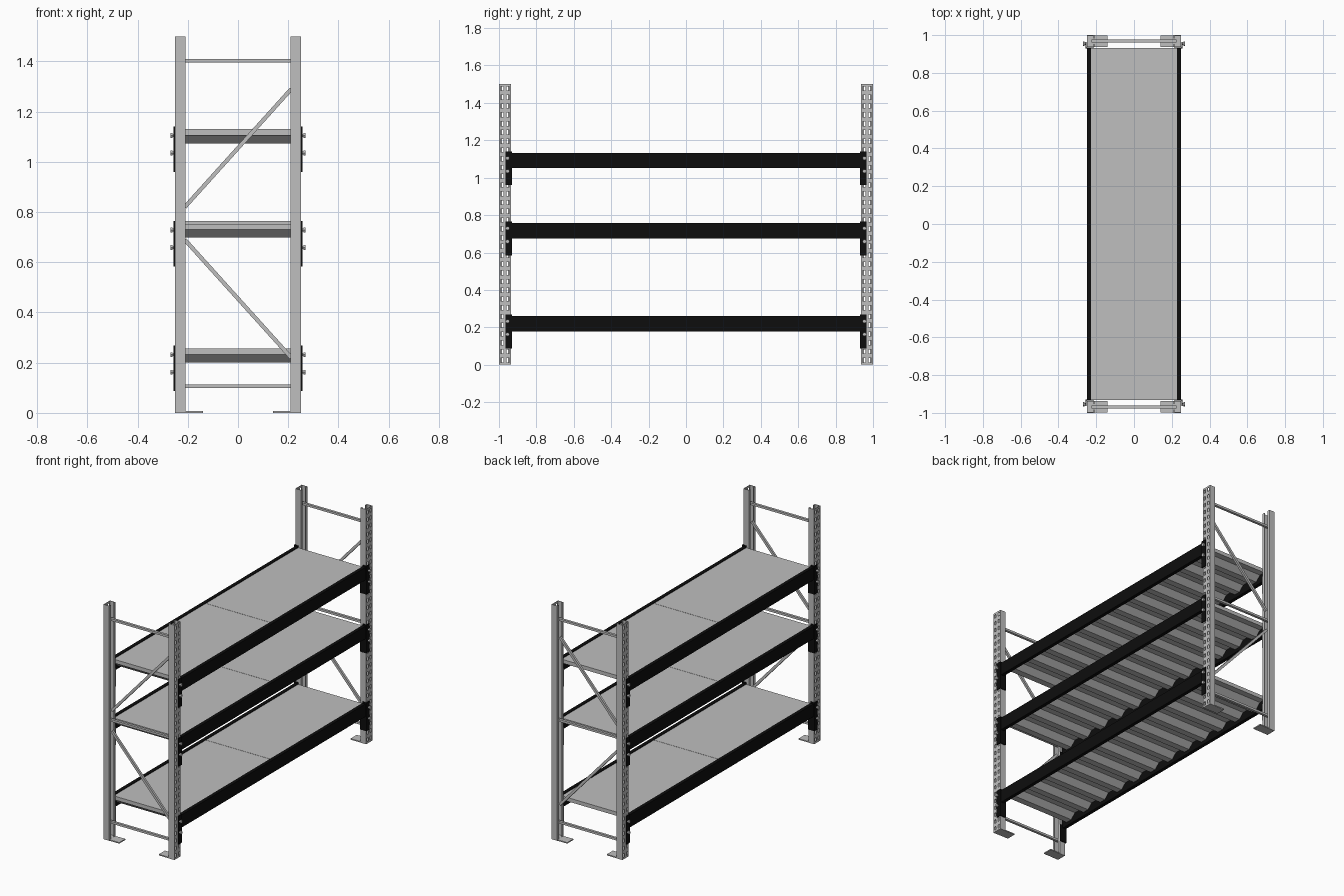
import bpy, bmesh, math
from mathutils import Vector, Matrix

if "Cube" in bpy.data.objects:
    bpy.data.objects.remove(bpy.data.objects["Cube"])


def material(name, rgb):
    m = bpy.data.materials.new(name)
    m.use_nodes = True
    m.diffuse_color = (*rgb, 1)
    m.node_tree.nodes["Principled BSDF"].inputs["Base Color"].default_value = (*rgb, 1)
    return m


GREY = material("galvanised grey", (0.52, 0.52, 0.52))
BLACK = material("black paint", (0.004, 0.004, 0.004))


def finish(bm, name, mat):
    bmesh.ops.recalc_face_normals(bm, faces=bm.faces)
    me = bpy.data.meshes.new(name)
    bm.to_mesh(me)
    bm.free()
    me.materials.append(mat)
    ob = bpy.data.objects.new(name, me)
    bpy.context.collection.objects.link(ob)
    return ob


def add_box(bm, a, b, matrix=Matrix()):
    """Box between two opposite corners, in any order."""
    a, b = Vector(a), Vector(b)
    size = [abs(q - p) for p, q in zip(a, b)]
    bmesh.ops.create_cube(bm, size=1, matrix=matrix @ Matrix.Translation((a + b) / 2)
                          @ Matrix.Diagonal((*size, 1)))


def boxes(name, mat, pairs):
    bm = bmesh.new()
    for a, b in pairs:
        add_box(bm, a, b)
    return finish(bm, name, mat)


HEIGHT, PITCH, ROWS, T = 1.5, 1.5 / 32, 32, 0.004
BEAM_TOPS = (1.133, 0.757, 0.26)


def perforated_web(name, sx, sy):
    """Outer post face with two columns of slots left open."""
    ys = (0.936, 0.944, 0.960, 0.976, 0.992, 1.0)
    zs = [0.0]
    for i in range(ROWS):
        zs += [i * PITCH + 0.012, i * PITCH + 0.035]
    zs.append(HEIGHT)
    bm = bmesh.new()
    grid = [[bm.verts.new((sx * 0.248, sy * y, z)) for y in ys] for z in zs]
    for r in range(len(zs) - 1):
        for c in range(len(ys) - 1):
            if r % 2 == 1 and c in (1, 3):
                continue
            bm.faces.new((grid[r][c], grid[r][c + 1], grid[r + 1][c + 1], grid[r + 1][c]))
    ob = finish(bm, name, GREY)
    mod = ob.modifiers.new("thickness", "SOLIDIFY")
    mod.thickness, mod.offset = T, 0


# Uprights: slotted web, two flanges, two inner lips, and a foot plate
for sx in (-1, 1):
    for sy in (-1, 1):
        tag = ("left" if sx > 0 else "right") + ("_front" if sy < 0 else "_back")
        perforated_web("post_web_" + tag, sx, sy)
        boxes("post_flanges_" + tag, GREY, [
            ((sx * 0.21, sy * 0.936, 0), (sx * 0.249, sy * 0.940, HEIGHT)),
            ((sx * 0.21, sy * 0.996, 0), (sx * 0.249, sy * 1.0, HEIGHT)),
            ((sx * 0.21, sy * 0.938, 0), (sx * 0.214, sy * 0.953, HEIGHT)),
            ((sx * 0.21, sy * 0.983, 0), (sx * 0.214, sy * 0.998, HEIGHT))])
        boxes("foot_plate_" + tag, GREY, [
            ((sx * 0.14, sy * 0.937, 0), (sx * 0.247, sy * 0.999, 0.007))])

# End frame bracing: three rails and two diagonals
for sy, side in ((-1, "front"), (1, "back")):
    for i, z in enumerate((0.107, 0.758, 1.402)):
        boxes(f"rail_{side}_{i + 1}", GREY, [
            ((-0.225, sy * 0.96, z - 0.007), (0.225, sy * 0.976, z + 0.007))])
    for label, z0, z1 in (("lower", 0.69, 0.22), ("upper", 0.82, 1.29)):
        p, q = Vector((-0.212, sy * 0.968, z0)), Vector((0.212, sy * 0.968, z1))
        d = q - p
        half = d.length / 2
        m = Matrix.Translation((p + q) / 2) @ Matrix.Rotation(-math.atan2(d.z, d.x), 4, "Y")
        bm = bmesh.new()
        add_box(bm, (-half, -0.007, -0.008), (half, 0.007, 0.008), m)
        finish(bm, f"{label}_diagonal_{side}", GREY)


def deck_panel(name, y0, y1, top):
    """Flat tray with trapezoid ribs underneath, extruded across the width."""
    low, high, n = top - 0.059, top - 0.027, 6
    step = (y1 - y0) / n
    prof = [(y0, top - 0.003), (y0, high)]
    for i in range(n):
        y = y0 + i * step
        prof += [(y + 0.004, high), (y + 0.039, low), (y + 0.081, low), (y + 0.116, high)]
    prof += [(y1, high), (y1, top - 0.003)]
    bm = bmesh.new()
    face = bm.faces.new([bm.verts.new((-0.227, y, z)) for y, z in prof])
    ext = bmesh.ops.extrude_face_region(bm, geom=[face])
    bmesh.ops.translate(bm, vec=(0.454, 0, 0),
                        verts=[v for v in ext["geom"] if isinstance(v, bmesh.types.BMVert)])
    finish(bm, name, GREY)


# Shelf levels: decks, long beams, end connectors and bolts
for lvl, top in zip(("top", "middle", "bottom"), BEAM_TOPS):
    deck_panel(f"{lvl}_deck_front", -0.932, -0.001, top)
    deck_panel(f"{lvl}_deck_back", 0.001, 0.932, top)
    for sx, side in ((-1, "right"), (1, "left")):
        boxes(f"{lvl}_beam_{side}", BLACK, [
            ((sx * 0.228, -0.934, top - 0.081), (sx * 0.250, 0.934, top))])
        for sy, end in ((-1, "front"), (1, "back")):
            boxes(f"{lvl}_connector_{side}_{end}", BLACK, [
                ((sx * 0.2505, sy * 0.930, top - 0.173), (sx * 0.256, sy * 0.964, top + 0.008)),
                ((sx * 0.228, sy * 0.930, top - 0.173), (sx * 0.256, sy * 0.9355, top + 0.008)),
                ((sx * 0.212, sy * 0.930, top - 0.173), (sx * 0.230, sy * 0.9355, top - 0.06))])
            bm = bmesh.new()
            for dz in (0.028, 0.098):
                for r, x, depth in ((0.007, 0.258, 0.008), (0.011, 0.265, 0.008)):
                    m = (Matrix.Translation((sx * x, sy * 0.954, top - dz))
                         @ Matrix.Rotation(math.pi / 2, 4, "Y"))
                    bmesh.ops.create_cone(bm, cap_ends=True, segments=6, radius1=r,
                                          radius2=r, depth=depth, matrix=m)
            finish(bm, f"{lvl}_bolts_{side}_{end}", GREY)
